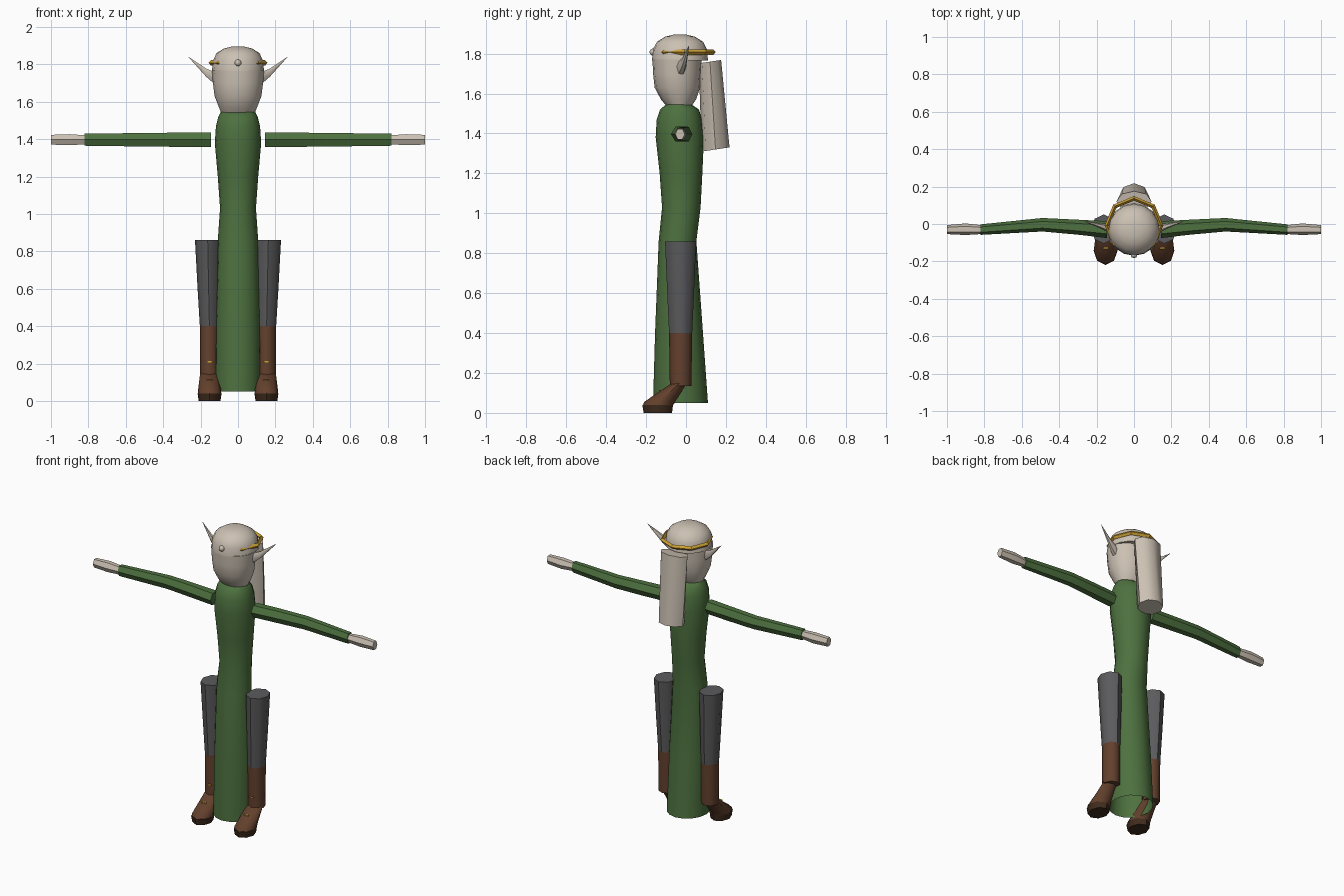
import bpy, bmesh, math
from mathutils import Vector

cube = bpy.data.objects.get("Cube")
if cube:
    bpy.data.objects.remove(cube, do_unlink=True)


def material(name, rgb):
    m = bpy.data.materials.new(name)
    m.use_nodes = True
    m.diffuse_color = (*rgb, 1)
    node = next(n for n in m.node_tree.nodes if n.type == 'BSDF_PRINCIPLED')
    node.inputs["Base Color"].default_value = (*rgb, 1)
    return m


GREEN = material("robe green", (0.075, 0.165, 0.05))
PALE = material("pale beige", (0.6, 0.53, 0.45))
GREY = material("trouser grey", (0.105, 0.105, 0.11))
BROWN = material("boot brown", (0.125, 0.052, 0.026))
DARK = material("sole dark brown", (0.05, 0.024, 0.012))
GOLD = material("gold", (0.62, 0.36, 0.035))

X, Y, Z = Vector((1, 0, 0)), Vector((0, 1, 0)), Vector((0, 0, 1))


def finish(name, bm, mat, angle):
    bmesh.ops.recalc_face_normals(bm, faces=bm.faces)
    mesh = bpy.data.meshes.new(name)
    bm.to_mesh(mesh)
    bm.free()
    mesh.materials.append(mat)
    ob = bpy.data.objects.new(name, mesh)
    bpy.context.collection.objects.link(ob)
    bpy.ops.object.select_all(action='DESELECT')
    ob.select_set(True)
    bpy.context.view_layer.objects.active = ob
    bpy.ops.object.shade_smooth_by_angle(angle=math.radians(angle))
    return ob


def loft(name, rings, sides, mat, u=X, v=Y, caps=(True, True), angle=50):
    """Skin rings of (centre, radius along u, radius along v)."""
    bm = bmesh.new()
    loops = []
    for centre, ru, rv in rings:
        turns = [math.tau * i / sides for i in range(sides)]
        loops.append([bm.verts.new(Vector(centre) + u * ru * math.cos(t) + v * rv * math.sin(t))
                      for t in turns])
    for a, b in zip(loops, loops[1:]):
        for i in range(sides):
            j = (i + 1) % sides
            bm.faces.new((a[i], a[j], b[j], b[i]))
    for wanted, ring in zip(caps, (loops[0], loops[-1])):
        if wanted:
            bm.faces.new(ring)
    return finish(name, bm, mat, angle)


def upright(rows, x=0):
    """Rows of z, half width, back-most y, front-most y."""
    return [((x, (b + f) / 2, z), w, (b - f) / 2) for z, w, b, f in rows]


def plate(name, centre, size, mat):
    bm = bmesh.new()
    bmesh.ops.create_cube(bm, size=1)
    for vert in bm.verts:
        vert.co = Vector(centre) + Vector([c * s for c, s in zip(vert.co, size)])
    return finish(name, bm, mat, 30)


# Long robe, open at the hem
loft("robe", upright([
    (0.05, 0.125, 0.11, -0.165), (0.4, 0.122, 0.085, -0.155),
    (0.86, 0.108, 0.052, -0.137), (1.03, 0.096, 0.073, -0.12),
    (1.2, 0.108, 0.082, -0.132), (1.38, 0.124, 0.09, -0.152),
    (1.47, 0.118, 0.08, -0.147), (1.52, 0.105, 0.065, -0.13),
    (1.55, 0.09, 0.02, -0.095)]), 16, GREEN, caps=(False, True))

# Face and rounded cap
loft("head", upright([
    (1.54, 0.09, 0.03, -0.1), (1.57, 0.102, 0.05, -0.125),
    (1.63, 0.125, 0.07, -0.157), (1.7, 0.134, 0.075, -0.165),
    (1.77, 0.139, 0.078, -0.168)]), 16, PALE)
loft("head_cap", upright([
    (1.765, 0.139, 0.11, -0.17), (1.82, 0.134, 0.106, -0.167),
    (1.86, 0.115, 0.085, -0.145), (1.885, 0.075, 0.045, -0.105),
    (1.895, 0.035, 0.005, -0.065)]), 16, PALE)

# Hanging roll behind the head
loft("back_roll", [((0, 0.12, 1.76), 0.094, 0.056), ((0, 0.148, 1.32), 0.08, 0.07)],
     8, PALE, v=Vector((0, 1, 0.15)))

# Circlet embedded in the brow, and its stone
bm = bmesh.new()
SEG = 8
section = [(-0.012, 0), (0, 0.014), (0.012, 0), (0, -0.014)]
ring = []
for i in range(SEG):
    t = math.tau * i / SEG
    ring.append([bm.verts.new(((0.145 + r) * math.cos(t), -0.008 + (0.145 + r) * math.sin(t), 1.808 + h))
                 for r, h in section])
for i in range(SEG):
    a, b = ring[i], ring[(i + 1) % SEG]
    for k in range(4):
        m = (k + 1) % 4
        bm.faces.new((a[k], a[m], b[m], b[k]))
finish("circlet", bm, GOLD, 30)
bm = bmesh.new()
bmesh.ops.create_uvsphere(bm, u_segments=8, v_segments=6, radius=0.018)
bmesh.ops.translate(bm, verts=bm.verts, vec=(0, -0.165, 1.808))
finish("brow_stone", bm, PALE, 60)

for side, s in (("left", 1), ("right", -1)):
    # Pointed ear
    loft(side + "_ear", [((s * 0.13, -0.025, 1.73), 0.025, 0.036),
                         ((s * 0.17, -0.012, 1.755), 0.016, 0.025),
                         ((s * 0.265, 0.015, 1.84), 0.001, 0.001)], 6, PALE, u=Y, v=Z)

    # Six-sided sleeve and hand, elbow bent slightly back
    loft(side + "_sleeve", [((s * 0.145, -0.03, 1.397), 0.045, 0.044),
                            ((s * 0.3, -0.017, 1.397), 0.04, 0.044),
                            ((s * 0.49, -0.004, 1.397), 0.036, 0.042),
                            ((s * 0.82, -0.03, 1.397), 0.028, 0.037)],
         6, GREEN, u=Y, v=Z, angle=30)
    loft(side + "_hand", [((s * 0.82, -0.03, 1.397), 0.024, 0.028),
                          ((s * 0.9, -0.028, 1.397), 0.031, 0.034),
                          ((s, -0.03, 1.397), 0.024, 0.03)],
         6, PALE, u=Y, v=Z, angle=30)

    # Trouser leg, boot shaft, foot and sole
    loft(side + "_trouser", [((s * 0.162, -0.027, 0.86), 0.068, 0.078),
                             ((s * 0.157, -0.027, 0.6), 0.059, 0.067),
                             ((s * 0.153, -0.027, 0.4), 0.051, 0.058)], 8, GREY)
    loft(side + "_boot_shaft", [((s * 0.153, -0.027, 0.4), 0.051, 0.058),
                                ((s * 0.153, -0.027, 0.135), 0.051, 0.054)], 8, BROWN)
    loft(side + "_foot", upright([(0.15, 0.05, 0.005, -0.07), (0.055, 0.062, -0.055, -0.21),
                                  (0.035, 0.063, -0.066, -0.217)], s * 0.152), 8, BROWN)
    loft(side + "_sole", upright([(0.04, 0.064, -0.065, -0.219),
                                  (0, 0.058, -0.07, -0.212)], s * 0.152), 8, DARK)

    # Gold clasps
    plate(side + "_shaft_clasp", (s * 0.152, -0.081, 0.21), (0.03, 0.009, 0.006), GOLD)
    plate(side + "_foot_clasp", (s * 0.152, -0.13, 0.112), (0.03, 0.009, 0.006), GOLD)
